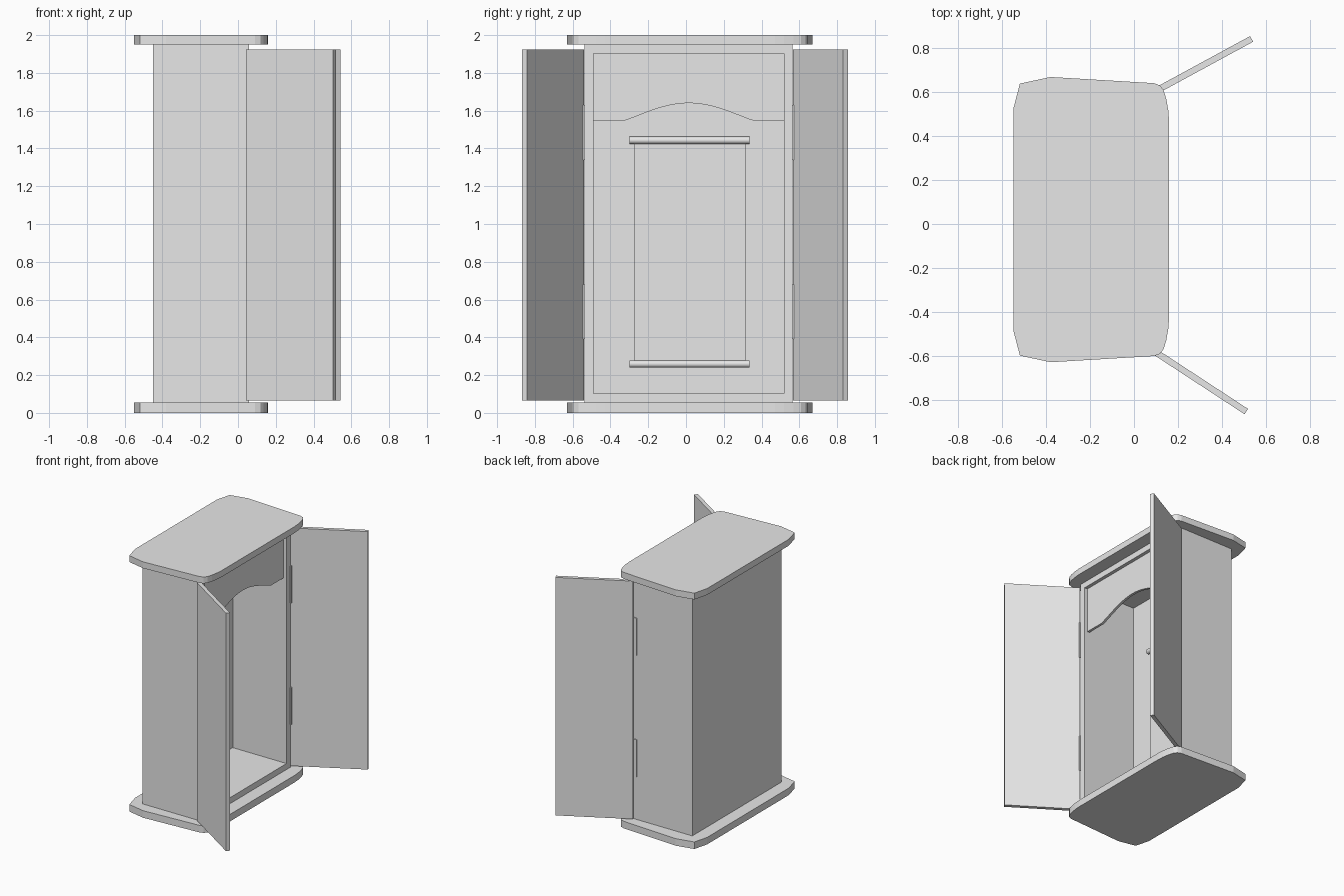
import bpy
import bmesh
import math
from mathutils import Matrix, Vector

cube = bpy.data.objects.get("Cube")
if cube:
    bpy.data.objects.remove(cube, do_unlink=True)

grey = bpy.data.materials.new("plain grey")
grey.use_nodes = True
grey.diffuse_color = (0.8, 0.8, 0.8, 1)
grey.node_tree.nodes["Principled BSDF"].inputs["Base Color"].default_value = (0.8, 0.8, 0.8, 1)


def finish(name, bm):
    bmesh.ops.recalc_face_normals(bm, faces=bm.faces)
    mesh = bpy.data.meshes.new(name)
    bm.to_mesh(mesh)
    bm.free()
    mesh.materials.append(grey)
    obj = bpy.data.objects.new(name, mesh)
    bpy.context.collection.objects.link(obj)
    return obj


def box_mesh(low, high):
    low, high = Vector(low), Vector(high)
    bm = bmesh.new()
    bmesh.ops.create_cube(bm, size=1)
    bmesh.ops.scale(bm, vec=high - low, verts=bm.verts)
    bmesh.ops.translate(bm, vec=(low + high) / 2, verts=bm.verts)
    return bm


def box(name, low, high):
    return finish(name, box_mesh(low, high))


def prism(name, outline, offset):
    """Extrude a closed outline of 3D points along an offset."""
    bm = bmesh.new()
    face = bm.faces.new([bm.verts.new(p) for p in outline])
    new = bmesh.ops.extrude_face_region(bm, geom=[face])["geom"]
    bmesh.ops.translate(bm, vec=offset, verts=[v for v in new if isinstance(v, bmesh.types.BMVert)])
    return finish(name, bm)


# Top and bottom boards: half outline mirrored across the middle
MID = 0.02
half = [(-0.55, 0.505), (-0.52, 0.62), (-0.38, 0.65), (0.09, 0.622), (0.118, 0.612),
        (0.135, 0.59), (0.147, 0.55), (0.156, 0.5), (0.16, 0.45)]
outline = [(x, MID + y) for x, y in half] + [(x, MID - y) for x, y in reversed(half)]
for name, z, thick in (("bottom_board", 0, 0.055), ("top_board", 1.95, 0.05)):
    prism(name, [(x, y, z) for x, y in outline], (0, 0, thick))

# Cabinet shell, opened on its +x face
FRONT, BACK = 0.057, -0.45
RIGHT, LEFT = -0.538, 0.565
bm = box_mesh((BACK, RIGHT, 0.055), (FRONT, LEFT, 1.95))
opening = max(bm.faces, key=lambda f: f.calc_center_median().x)
bmesh.ops.inset_region(bm, faces=[opening], thickness=0.047, use_even_offset=True)
pushed = bmesh.ops.extrude_discrete_faces(bm, faces=[opening])["faces"][0]
bmesh.ops.translate(bm, vec=(-0.465, 0, 0), verts=pushed.verts)
finish("cabinet_body", bm)
INNER_BACK = FRONT - 0.465

# Arched valance across the upper opening
y0, y1 = RIGHT + 0.047, LEFT - 0.047
arch = []
for i in range(25):
    t = i / 24
    y = -0.335 + t * 0.70
    arch.append((0.01, y, 1.545 + 0.095 * math.sin(math.pi * t) ** 1.15))
prism("arched_valance",
      [(0.01, y0, 1.903), (0.01, y0, 1.545)] + arch + [(0.01, y1, 1.545), (0.01, y1, 1.903)],
      (0.02, 0, 0))

# Hanging scroll on the back wall
box("scroll_sheet", (INNER_BACK, -0.275, 0.26), (INNER_BACK + 0.025, 0.315, 1.44))
for name, z in (("scroll_lower_rod", 0.259), ("scroll_upper_rod", 1.443)):
    bm = bmesh.new()
    bmesh.ops.create_cone(bm, cap_ends=True, segments=24, radius1=0.019, radius2=0.019, depth=0.635,
                          matrix=Matrix.Translation((INNER_BACK + 0.025, 0.018, z))
                          @ Matrix.Rotation(math.pi / 2, 4, "X"))
    rod = finish(name, bm)
    bpy.ops.object.select_all(action="DESELECT")
    rod.select_set(True)
    bpy.context.view_layer.objects.active = rod
    bpy.ops.object.shade_smooth_by_angle()

# Two swung-open doors with thin hinge plates
for side, sign, y, angle in (("left", 1, LEFT + 0.002, 28.5), ("right", -1, RIGHT - 0.002, 33.2)):
    a = math.radians(angle)
    along = Vector((math.cos(a), sign * math.sin(a), 0)) * 0.553
    across = Vector((-math.sin(a), sign * math.cos(a), 0)) * 0.029
    start = Vector((FRONT, y, 0.065))
    prism(f"{side}_door", [start, start + along, start + along + across, start + across],
          (0, 0, 1.86))
    for label, z in (("lower", 0.39), ("upper", 1.34)):
        box(f"{side}_{label}_hinge", (FRONT - 0.03, y - 0.005, z), (FRONT + 0.008, y + 0.005, z + 0.29))
